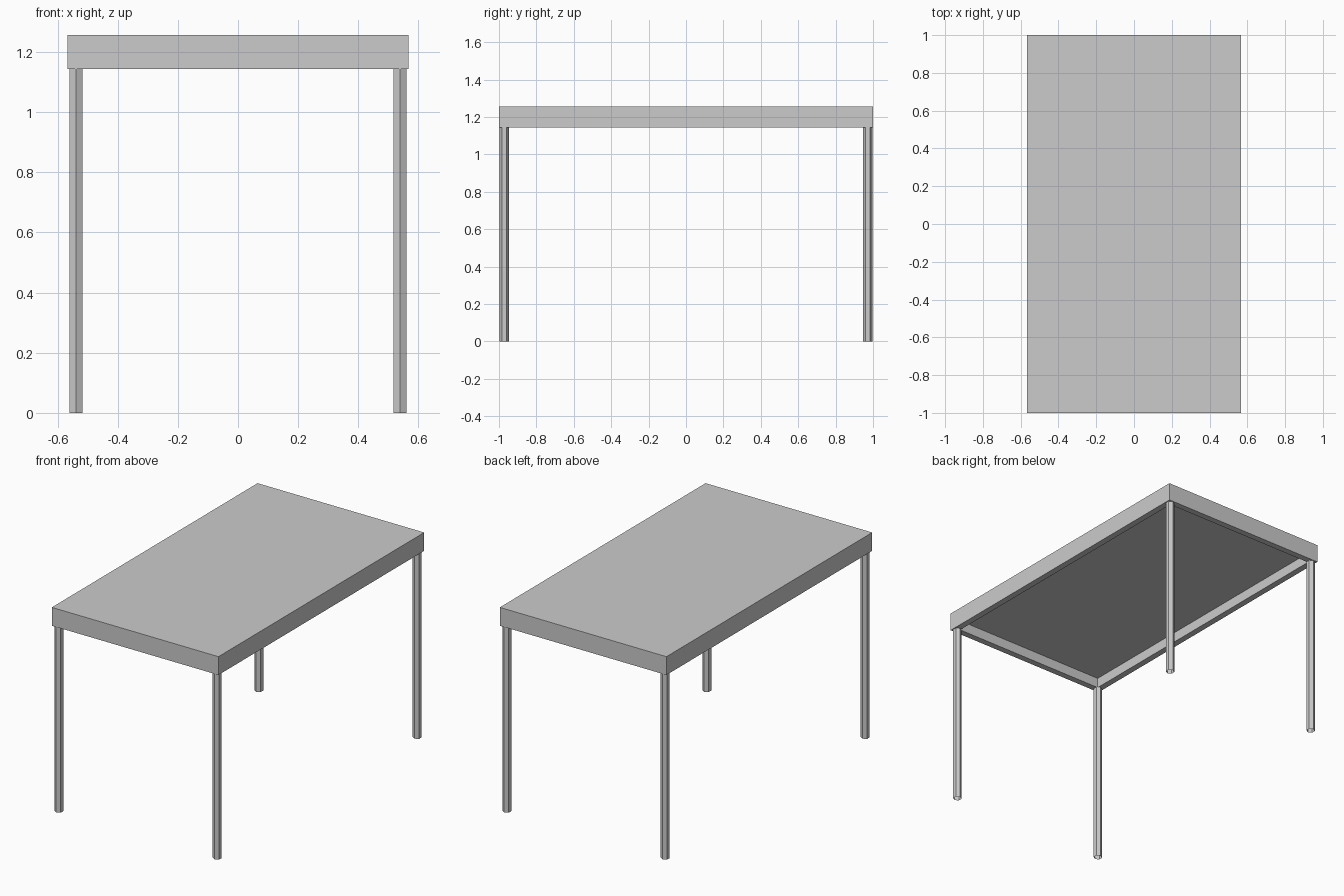
import bpy
import bmesh
from mathutils import Matrix

if "Cube" in bpy.data.objects:
    bpy.data.objects.remove(bpy.data.objects["Cube"])

WIDTH, LENGTH, HEIGHT = 1.134, 2.0, 1.256
APRON_BOTTOM = 1.143
RIM, RECESS = 0.056, 0.062
LEG_RADIUS = 0.025

grey = bpy.data.materials.new("light_grey")
grey.use_nodes = True
colour = (0.6, 0.6, 0.6, 1)
grey.diffuse_color = colour
grey.node_tree.nodes["Principled BSDF"].inputs["Base Color"].default_value = colour


def add_object(name, bm):
    mesh = bpy.data.meshes.new(name)
    bm.to_mesh(mesh)
    bm.free()
    mesh.materials.append(grey)
    obj = bpy.data.objects.new(name, mesh)
    bpy.context.collection.objects.link(obj)
    return obj


# Table top: a slab whose underside is inset and pushed up, leaving an apron
bm = bmesh.new()
bmesh.ops.create_cube(bm, size=1)
thickness = HEIGHT - APRON_BOTTOM
bmesh.ops.scale(bm, vec=(WIDTH, LENGTH, thickness), verts=bm.verts)
bmesh.ops.translate(bm, vec=(0, 0, HEIGHT - thickness / 2), verts=bm.verts)
bm.normal_update()
underside = min(bm.faces, key=lambda f: f.calc_center_median().z)
bmesh.ops.inset_region(bm, faces=[underside], thickness=RIM)
pocket = bmesh.ops.extrude_discrete_faces(bm, faces=[underside])["faces"][0]
bmesh.ops.translate(bm, vec=(0, 0, RECESS), verts=pocket.verts)
add_object("table_top", bm)

# Legs: open six-sided tubes centred under the apron corners
for side, sx in (("left", 1), ("right", -1)):
    for end, sy in (("front", -1), ("back", 1)):
        bm = bmesh.new()
        bmesh.ops.create_cone(bm, cap_ends=False, segments=6, radius1=LEG_RADIUS,
                              radius2=LEG_RADIUS, depth=APRON_BOTTOM)
        # Points of the hexagon face front and back
        if max(v.co.x for v in bm.verts) > LEG_RADIUS * 0.95:
            bmesh.ops.rotate(bm, verts=bm.verts, matrix=Matrix.Rotation(0.5235988, 3, "Z"))
        bmesh.ops.translate(bm, verts=bm.verts, vec=(
            sx * (WIDTH - RIM) / 2, sy * (LENGTH - RIM) / 2, APRON_BOTTOM / 2))
        add_object(f"{end}_{side}_leg", bm)
